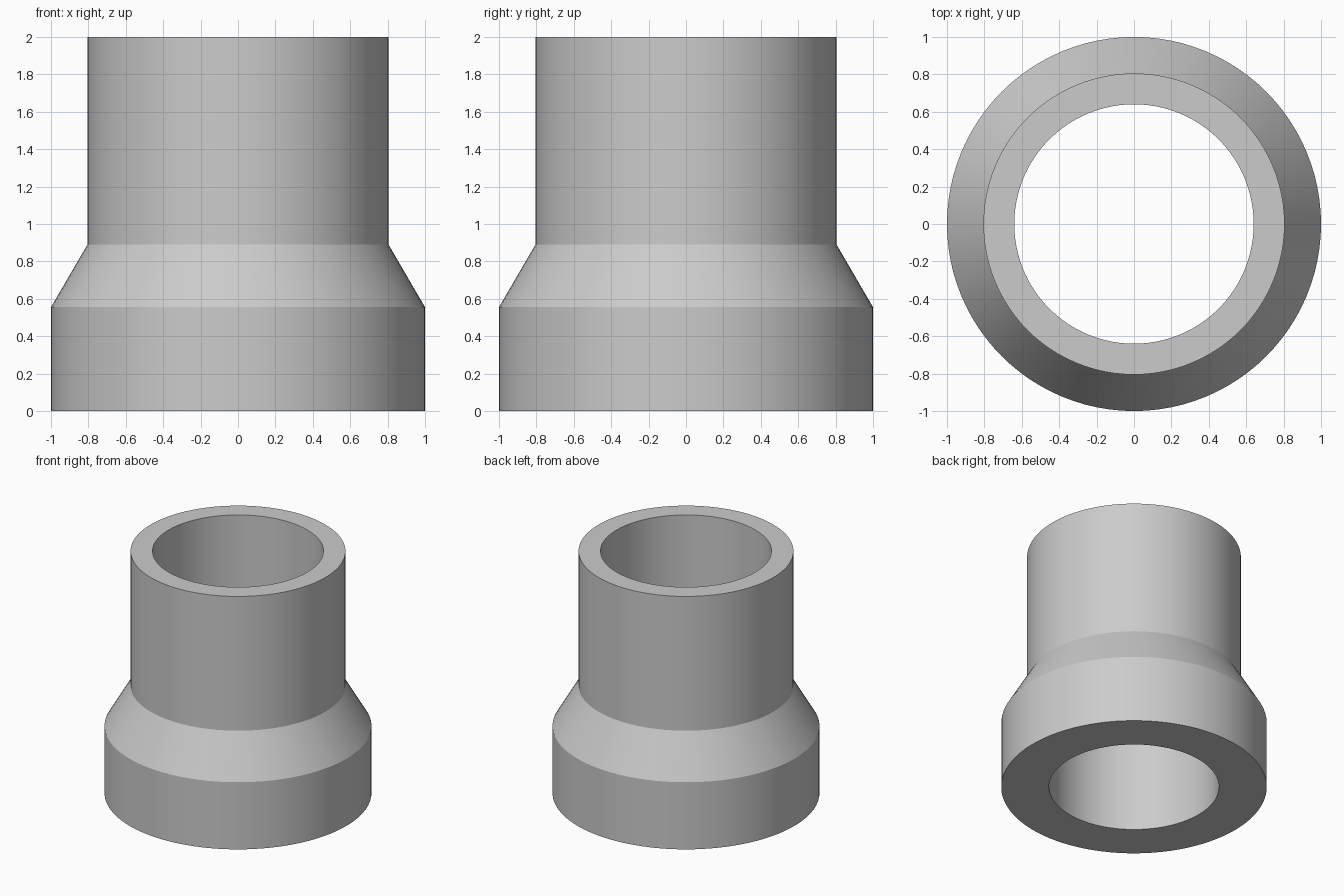
import bpy
import bmesh
import math
from mathutils import Matrix, Vector

cube = bpy.data.objects.get("Cube")
if cube:
    bpy.data.objects.remove(cube, do_unlink=True)

SEGMENTS = 96
BORE = 0.64
COLLAR = 1.0
PIPE = 0.805

# Plain grey material
grey = bpy.data.materials.new("plain grey")
grey.use_nodes = True
colour = (0.6, 0.6, 0.6, 1.0)
grey.diffuse_color = colour
grey.node_tree.nodes["Principled BSDF"].inputs["Base Color"].default_value = colour

# Closed wall section (radius, height): collar, taper, pipe, straight bore
section = [(BORE, 0), (COLLAR, 0), (COLLAR, 0.555), (PIPE, 0.89), (PIPE, 2), (BORE, 2)]

# Revolve the section around the vertical axis
bm = bmesh.new()
rings = []
for i in range(SEGMENTS):
    turn = Matrix.Rotation(math.tau * i / SEGMENTS, 3, "Z")
    rings.append([bm.verts.new(turn @ Vector((r, 0, z))) for r, z in section])
for i, ring in enumerate(rings):
    following = rings[(i + 1) % SEGMENTS]
    for j in range(len(section)):
        k = (j + 1) % len(section)
        bm.faces.new((ring[j], following[j], following[k], ring[k]))
bmesh.ops.recalc_face_normals(bm, faces=bm.faces)

mesh = bpy.data.meshes.new("reducer_sleeve")
bm.to_mesh(mesh)
bm.free()
mesh.materials.append(grey)
sleeve = bpy.data.objects.new("reducer_sleeve", mesh)
bpy.context.collection.objects.link(sleeve)

# Smooth round walls, crisp rims and taper edges
bpy.ops.object.select_all(action="DESELECT")
sleeve.select_set(True)
bpy.context.view_layer.objects.active = sleeve
bpy.ops.object.shade_smooth_by_angle(angle=math.radians(20))
